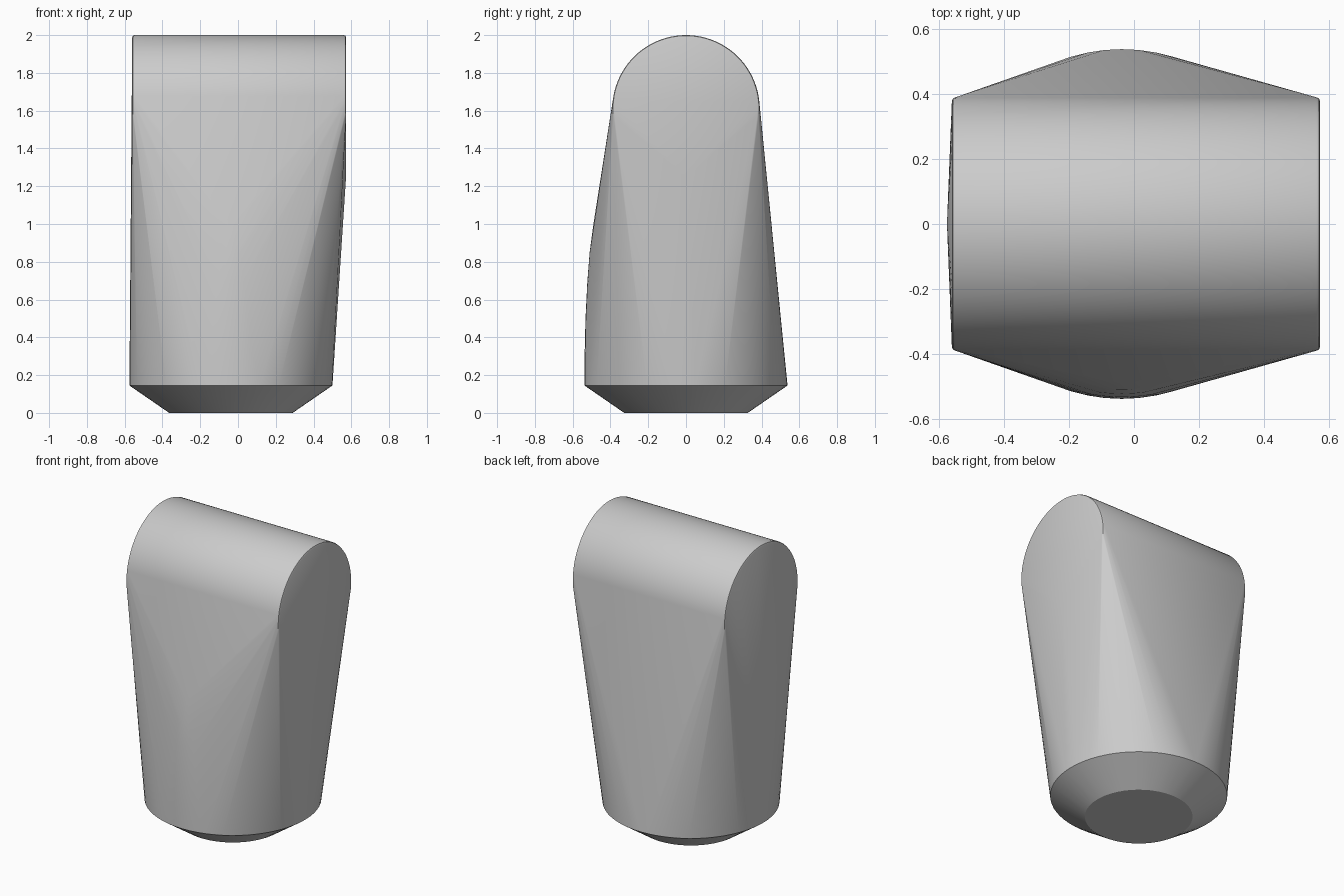
import bpy
import bmesh
from math import sin, cos, radians, pi

cube = bpy.data.objects.get("Cube")
if cube:
    bpy.data.objects.remove(cube, do_unlink=True)

AXIS_X = -0.0375      # centre of the round base
BASE_R = 0.5375
CROWN_R, CROWN_Z = 0.39, 1.61
LEFT, RIGHT, ROUND = -0.56, 0.572, 0.012

grey = bpy.data.materials.new("plain_grey")
grey.use_nodes = True
colour = (0.6, 0.6, 0.6, 1)
grey.diffuse_color = colour
grey.node_tree.nodes["Principled BSDF"].inputs["Base Color"].default_value = colour

bm = bmesh.new()


def arc(radius, z, start=0.0, end=2 * pi, steps=64):
    """Horizontal arc around the base axis."""
    for i in range(steps + 1 if end - start < 6 else steps):
        a = start + (end - start) * i / steps
        bm.verts.new((AXIS_X + radius * cos(a), radius * sin(a), z))


def crown_rim(x, radius, steps=48):
    """Slightly more than half a circle across the top."""
    low = radians(-6)
    for i in range(steps + 1):
        a = low + (pi - 2 * low) * i / steps
        bm.verts.new((x, radius * cos(a), CROWN_Z + radius * sin(a)))


# Chamfered round base
arc(0.327, 0)
arc(BASE_R, 0.145)

# Half-round crown with softened end edges
for x, inward in ((LEFT, 1), (RIGHT, -1)):
    crown_rim(x, CROWN_R - ROUND)
    crown_rim(x + inward * ROUND * 0.3, CROWN_R - ROUND * 0.3)
    crown_rim(x + inward * ROUND, CROWN_R)

# Lower tip of the flat end face
bm.verts.new((RIGHT, 0, 1.25))

# Gentle bulge up the front
for z, r in ((0.3, 0.537), (0.5, 0.532), (0.7, 0.522), (0.85, 0.51), (1.0, 0.49), (1.15, 0.466)):
    spread = radians(25 * (1.3 - z))
    arc(r, z, 1.5 * pi - spread, 1.5 * pi + spread, 8)

# Wrap the sections in one tapered skin
hull = bmesh.ops.convex_hull(bm, input=bm.verts[:])
unused = {g for g in hull["geom_interior"] + hull["geom_unused"]
          if isinstance(g, bmesh.types.BMVert)}
bmesh.ops.delete(bm, geom=list(unused), context="VERTS")
bmesh.ops.dissolve_limit(bm, angle_limit=radians(0.2), verts=bm.verts[:], edges=bm.edges[:])
bmesh.ops.recalc_face_normals(bm, faces=bm.faces[:])

mesh = bpy.data.meshes.new("tapered_body")
bm.to_mesh(mesh)
bm.free()
mesh.materials.append(grey)
body = bpy.data.objects.new("tapered_body", mesh)
bpy.context.collection.objects.link(body)
bpy.ops.object.select_all(action="DESELECT")
body.select_set(True)
bpy.context.view_layer.objects.active = body
bpy.ops.object.shade_smooth_by_angle(angle=radians(30))
